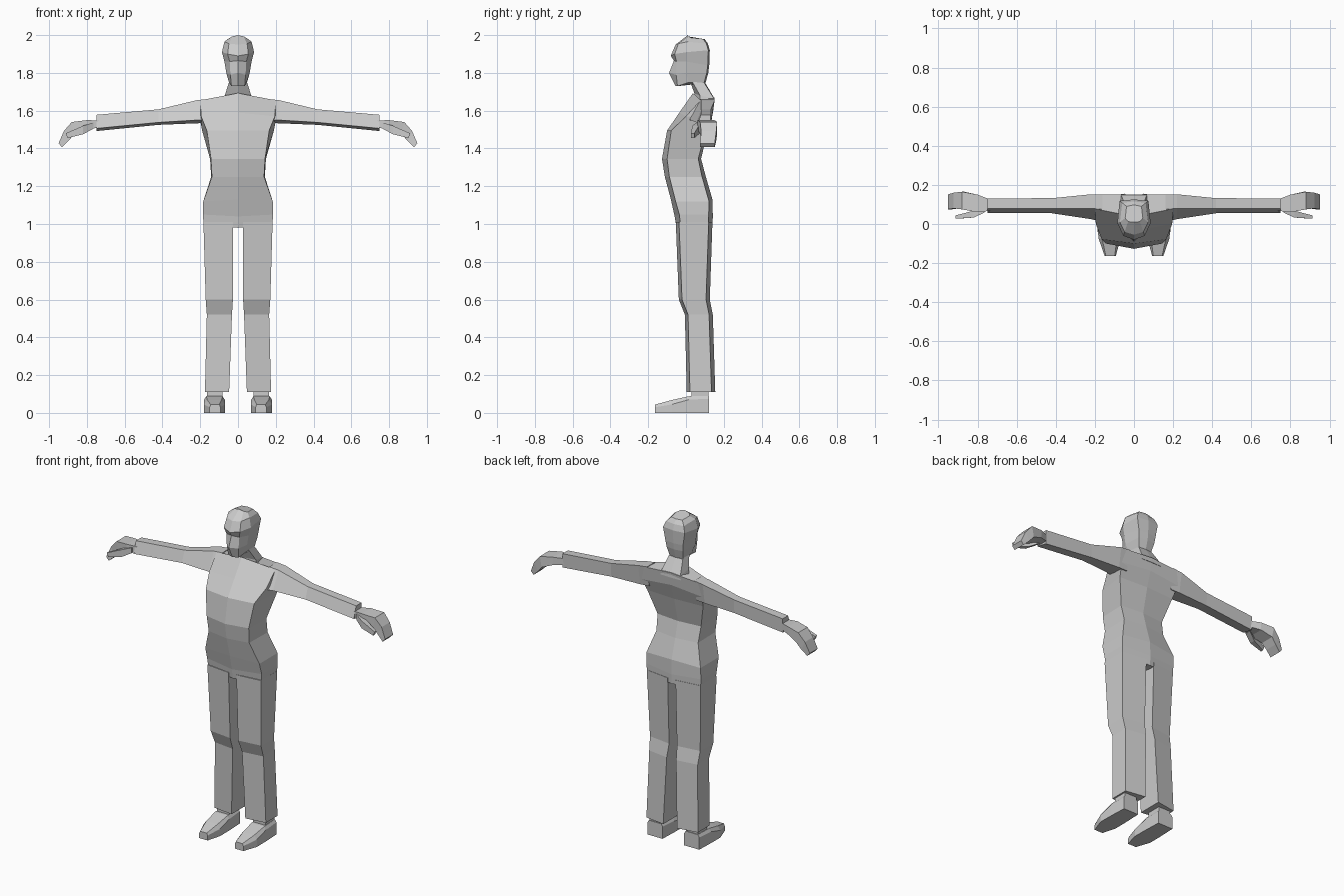
import bpy, bmesh

grey = bpy.data.materials.new("plain grey")
grey.diffuse_color = (0.6, 0.6, 0.6, 1)


def loft(name, rings):
    """Skin a list of equal point rings and cap both ends, flat shaded."""
    bm = bmesh.new()
    loops = [[bm.verts.new(p) for p in r] for r in rings]
    n = len(loops[0])
    for a, b in zip(loops, loops[1:]):
        for i in range(n):
            j = (i + 1) % n
            bm.faces.new((a[i], a[j], b[j], b[i]))
    bm.faces.new(loops[0])
    bm.faces.new(loops[-1])
    bmesh.ops.recalc_face_normals(bm, faces=bm.faces)
    mesh = bpy.data.meshes.new(name)
    bm.to_mesh(mesh)
    bm.free()
    mesh.materials.append(grey)
    ob = bpy.data.objects.new(name, mesh)
    bpy.context.collection.objects.link(ob)
    return ob


def full(half):
    """Close a half ring (first and last point on x = 0) by mirroring it."""
    return half + [(-x, y, z) for x, y, z in reversed(half[1:-1])]


def pair(name, rings):
    for side, s in (("left", 1), ("right", -1)):
        loft(side + "_" + name, [[(s * x, y, z) for x, y, z in r] for r in rings])


# Torso: centre z, side z, front x, front centre y, front corner y, back x, back corner y, back centre y
torso = [
    (0.98, 1.00, 0.182, -0.050, -0.030, 0.182, 0.118, 0.140),
    (1.04, 1.05, 0.186, -0.060, -0.035, 0.186, 0.120, 0.142),
    (1.13, 1.12, 0.184, -0.080, -0.055, 0.184, 0.122, 0.140),
    (1.25, 1.25, 0.138, -0.112, -0.088, 0.142, 0.085, 0.105),
    (1.345, 1.345, 0.143, -0.127, -0.100, 0.148, 0.065, 0.080),
    (1.495, 1.495, 0.165, -0.100, -0.078, 0.190, 0.105, 0.115),
    (1.59, 1.57, 0.195, -0.035, 0.000, 0.205, 0.138, 0.143),
    (1.693, 1.655, 0.200, 0.037, 0.078, 0.210, 0.150, 0.152),
]
loft("torso", [full([(0, fc, zc), (fx, fo, zs), (bx, bo, zs), (0, bc, zc if zc < 1.6 else 1.67)])
               for zc, zs, fx, fc, fo, bx, bo, bc in torso])

# Neck leaning forward
loft("neck", [
    full([(0, 0.045, 1.66), (0.075, 0.075, 1.65), (0.07, 0.15, 1.64), (0, 0.152, 1.64)]),
    full([(0, 0.045, 1.69), (0.07, 0.075, 1.68), (0.065, 0.148, 1.665), (0, 0.15, 1.665)]),
    full([(0, 0.02, 1.76), (0.045, 0.03, 1.76), (0.047, 0.098, 1.745), (0, 0.103, 1.745)]),
])

# Head: front (y, z), face corner (x, y, z), side (x, y, z), back (x, y, z)
head = [
    (-0.055, 1.73, 0.035, -0.045, 1.73, 0.048, 0.015, 1.75, 0.045, 0.095, 1.745),
    (-0.090, 1.80, 0.040, -0.052, 1.79, 0.062, 0.000, 1.80, 0.055, 0.110, 1.80),
    (-0.064, 1.865, 0.044, -0.050, 1.86, 0.072, 0.000, 1.86, 0.060, 0.115, 1.84),
    (-0.081, 1.89, 0.055, -0.060, 1.90, 0.085, 0.005, 1.91, 0.074, 0.118, 1.92),
    (-0.055, 1.95, 0.048, -0.040, 1.955, 0.072, 0.010, 1.965, 0.060, 0.108, 1.955),
    (0.010, 2.00, 0.030, 0.012, 1.993, 0.045, 0.030, 1.985, 0.038, 0.090, 1.98),
]
loft("head", [full([(0, r[0], r[1]), r[2:5], r[5:8], r[8:11], (0, r[9] + 0.008, r[10])])
              for r in head])

# Sleeved arms: x, top front y, bottom front y, top back y, bottom back y, top z, bottom front z, bottom back z
arm = [
    (0.16, 0.075, 0.010, 0.150, 0.130, 1.662, 1.550, 1.535),
    (0.22, 0.080, 0.025, 0.152, 0.133, 1.655, 1.550, 1.533),
    (0.42, 0.080, 0.055, 0.132, 0.130, 1.607, 1.538, 1.525),
    (0.75, 0.078, 0.056, 0.131, 0.128, 1.578, 1.506, 1.492),
]
pair("arm", [[(x, tf, t), (x, tb, t), (x, bb, zb), (x, bf, zf)]
             for x, tf, bf, tb, bb, t, zf, zb in arm])


def slabs(rows):
    return [[(x, a, t), (x, b, t), (x - d, b, l), (x - d, a, l)] for x, a, b, t, l, d in rows]


# Hands and thumbs: x, front y, back y, top z, bottom z, lower edge setback
pair("hand", slabs([
    (0.735, 0.068, 0.125, 1.548, 1.510, 0),
    (0.80, 0.060, 0.150, 1.550, 1.502, 0),
    (0.88, 0.075, 0.165, 1.540, 1.475, 0.012),
    (0.922, 0.080, 0.160, 1.492, 1.440, 0.025),
    (0.95, 0.075, 0.152, 1.427, 1.407, 0.018),
]))
pair("thumb", slabs([
    (0.765, 0.058, 0.095, 1.538, 1.505, 0),
    (0.82, 0.033, 0.068, 1.520, 1.475, 0),
    (0.912, 0.027, 0.044, 1.480, 1.455, 0.01),
]))

# Trouser legs: z, inner x, outer x, inner front y, inner back y
leg = [
    (0.11, 0.047, 0.175, 0.004, 0.155),
    (0.52, 0.032, 0.165, -0.006, 0.142),
    (0.60, 0.027, 0.171, -0.038, 0.126),
    (1.01, 0.027, 0.183, -0.054, 0.140),
]
pair("trouser_leg", [[(i, f, z), (o, f + 0.017, z), (o, b - 0.02, z), (i, b, z)]
                     for z, i, o, f, b in leg])

# Shoes: y, bottom inner x, bottom outer x, top inset, shoulder z, top z
shoe = [
    (-0.163, 0.093, 0.150, 0.006, 0.030, 0.044),
    (-0.075, 0.069, 0.181, 0.018, 0.045, 0.068),
    (0.015, 0.070, 0.180, 0.012, 0.070, 0.088),
    (0.123, 0.074, 0.176, 0.010, 0.075, 0.090),
]
pair("shoe", [[(i, y, 0), (o, y, 0), (o, y, s), (o - d, y, t), (i + d, y, t), (i, y, s)]
              for y, i, o, d, s, t in shoe])

# Ankles
pair("ankle", [[(0.082, 0.03, z), (0.165, 0.03, z), (0.165, 0.118, z), (0.082, 0.118, z)]
               for z in (0.07, 0.13)])
